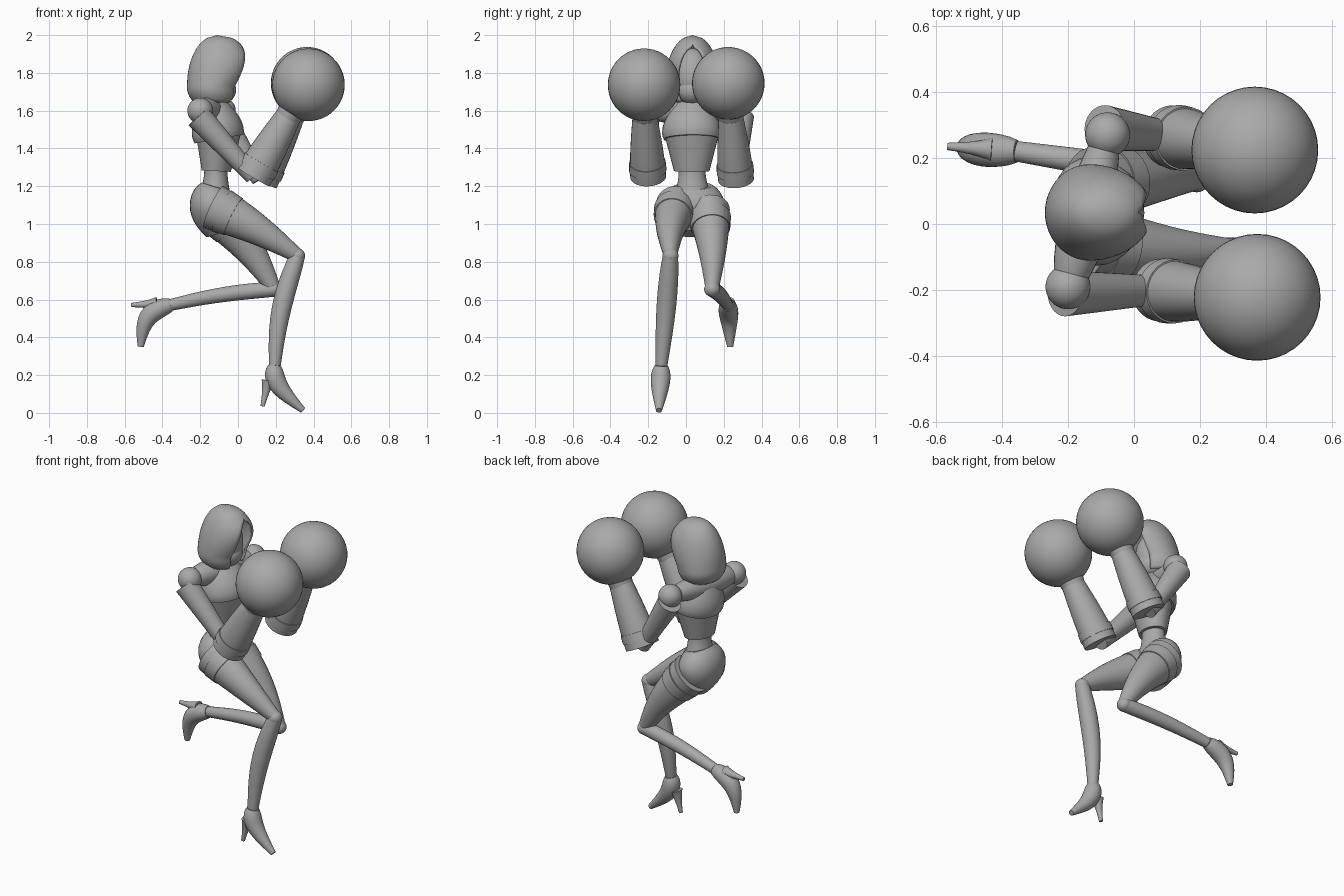
import bpy, bmesh, math
from mathutils import Vector

cube = bpy.data.objects.get("Cube")
if cube:
    bpy.data.objects.remove(cube)

# One flat colour for the whole figure
shade = 0.4
grey = bpy.data.materials.new("plain grey")
grey.use_nodes = True
grey.diffuse_color = (shade, shade, shade, 1)
grey.node_tree.nodes["Principled BSDF"].inputs["Base Color"].default_value = grey.diffuse_color

ACROSS = Vector((0, 1, 0))
UPRIGHT = Vector((0, 0, 1))
TWISTED = Vector((0.25, 1, 0)).normalized()  # line through the turned shoulders
STRAIGHT = Vector((0, 0, 0))


def finish(name, bm):
    """Turn a bmesh into a smooth shaded grey object."""
    bmesh.ops.recalc_face_normals(bm, faces=bm.faces)
    mesh = bpy.data.meshes.new(name)
    bm.to_mesh(mesh)
    bm.free()
    mesh.materials.append(grey)
    obj = bpy.data.objects.new(name, mesh)
    bpy.context.collection.objects.link(obj)
    bpy.ops.object.select_all(action="DESELECT")
    obj.select_set(True)
    bpy.context.view_layer.objects.active = obj
    bpy.ops.object.shade_smooth_by_angle(angle=math.radians(40))
    return obj


def ball(name, centre, radii):
    bm = bmesh.new()
    bmesh.ops.create_uvsphere(bm, u_segments=40, v_segments=24, radius=1)
    obj = finish(name, bm)
    obj.location = centre
    obj.scale = radii


def limb(name, start, end, thick, thin, bulge=0, flat=1, bow=STRAIGHT, side=ACROSS,
         span=(0, 1), steps=12, sides=28):
    """Tapered capped tube; it swells by bulge and bends by bow towards its middle."""
    start, end, bow = Vector(start), Vector(end), Vector(bow)
    bm = bmesh.new()
    rings = []
    for step in range(steps + 1):
        t = span[0] + (span[1] - span[0]) * step / steps
        arch = math.sin(math.pi * t)
        centre = start.lerp(end, t) + bow * arch
        along = (end - start + bow * math.pi * math.cos(math.pi * t)).normalized()
        wide = (side - along * side.dot(along)).normalized()
        deep = wide.cross(along)
        radius = thick + (thin - thick) * t + bulge * math.sin(math.pi * t ** 0.8)
        ring = []
        for k in range(sides):
            angle = math.tau * k / sides
            offset = deep * math.cos(angle) + wide * flat * math.sin(angle)
            ring.append(bm.verts.new(centre + offset * radius))
        rings.append(ring)
    for low, high in zip(rings, rings[1:]):
        for k in range(sides):
            n = (k + 1) % sides
            bm.faces.new((low[k], low[n], high[n], high[k]))
    bm.faces.new(rings[0])
    bm.faces.new(rings[-1])
    finish(name, bm)


def build_hood(axis_x=-0.11, axis_y=0.035, brow=1.72, height=0.28, levels=24, segments=36):
    """Horseshoe rings stacked into a dome, open at the face up to a pointed peak."""
    bm = bmesh.new()
    rings = []
    for level in range(levels + 1):
        u = -0.27 + 1.27 * level / levels
        rise = max(u, 0)
        dome = math.sqrt(max(1 - rise ** 2.2, 0)) if u > 0 else 1 - 3 * u * u
        half = 0.146 * dome
        back = axis_x - 0.16 * dome
        front = axis_x + (0.09 + 0.15 * rise) * dome
        gap = math.radians(33) * math.sqrt(max(1 - (rise / 0.79) ** 4, 0))
        ring = []
        for k in range(segments + 1):
            angle = gap + (math.tau - 2 * gap) * k / segments
            forward = (math.cos(angle) + 1) / (math.cos(gap) + 1)
            ring.append(bm.verts.new((back + (front - back) * forward,
                                      axis_y + half * math.sin(angle), brow + height * u)))
        rings.append(ring)
    for low, high in zip(rings, rings[1:]):
        for k in range(segments):
            bm.faces.new((low[k], low[k + 1], high[k + 1], high[k]))
    bmesh.ops.remove_doubles(bm, verts=bm.verts, dist=0.001)
    shell = finish("hood", bm).modifiers.new("thickness", "SOLIDIFY")
    shell.thickness = 0.012
    shell.offset = -1


# Head
build_hood()
ball("head", (-0.125, 0.035, 1.78), (0.115, 0.105, 0.15))
ball("face_mask", (-0.1, 0.035, 1.71), (0.09, 0.09, 0.08))
limb("neck", (-0.13, 0.03, 1.56), (-0.125, 0.035, 1.72), 0.06, 0.055, bulge=-0.01)

# Torso
limb("chest_plate", (-0.1, 0.03, 1.45), (-0.14, 0.03, 1.67), 0.13, 0.05,
     bulge=0.03, flat=1.15, side=TWISTED)
limb("corset", (-0.115, 0.03, 1.28), (-0.105, 0.03, 1.48), 0.076, 0.118, flat=1.25, side=TWISTED)
limb("waist", (-0.115, 0.03, 1.34), (-0.12, 0.035, 1.16), 0.07, 0.08, bulge=-0.012, flat=1.15)
limb("hips", (-0.118, 0.035, 1.2), (-0.11, 0.045, 0.95), 0.075, 0.06,
     bulge=0.048, flat=1.4, bow=(-0.025, 0, 0))


def build_arm(label, shoulder, elbow, wrist, glove):
    """Ball shoulder, thin upper arm, wide forearm sleeve and a round glove."""
    outward = math.copysign(0.02, shoulder[1])
    top = Vector(shoulder) + Vector((-0.01, outward, -0.03))
    ball(label + "_shoulder", shoulder, (0.068, 0.068, 0.068))
    limb(label + "_upper_arm", top, elbow, 0.07, 0.043)
    limb(label + "_forearm", elbow, wrist, 0.1, 0.064, bulge=0.006, flat=0.95, span=(0, 0.9))
    limb(label + "_elbow_band", elbow, wrist, 0.105, 0.069, bulge=0.006, flat=0.95, span=(0.1, 0.22))
    limb(label + "_wrist_cuff", elbow, wrist, 0, 0.075, span=(0.86, 1.08))
    ball(label + "_glove", glove, (0.192, 0.192, 0.192))


# Arms
left_shoulder, right_shoulder = (-0.08, 0.27, 1.6), (-0.2, -0.19, 1.6)
limb("shoulder_yoke", right_shoulder, left_shoulder, 0.04, 0.04, bulge=0.035, side=UPRIGHT)
build_arm("right", right_shoulder, (0.08, -0.2, 1.25), (0.285, -0.22, 1.6), (0.373, -0.222, 1.737))
build_arm("left", left_shoulder, (0.115, 0.265, 1.235), (0.3, 0.235, 1.6), (0.366, 0.224, 1.745))


def build_leg(label, hip, knee, ankle, toe, heel_top, heel_tip, thigh_bow, shin_bow, shoe_bow, calf):
    """Tapered thigh with a raised band, ball knee, shin and high heeled shoe."""
    limb(label + "_thigh", hip, knee, 0.122, 0.038, bulge=0.004, flat=0.92, bow=thigh_bow)
    limb(label + "_thigh_band", hip, knee, 0.126, 0.042, bulge=0.004, flat=0.95,
         bow=thigh_bow, span=(0.1, 0.24))
    ball(label + "_knee", knee, (0.04, 0.042, 0.04))
    limb(label + "_shin", knee, ankle, 0.04, 0.031, bulge=calf, bow=shin_bow)
    limb(label + "_shoe", ankle, toe, 0.035, 0.016, bulge=0.024, bow=shoe_bow)
    limb(label + "_heel", heel_top, heel_tip, 0.036, 0.011, bulge=-0.005)


# Standing leg
build_leg("right", hip=(-0.13, -0.05, 1.09), knee=(0.315, -0.082, 0.832), ankle=(0.195, -0.13, 0.25),
          toe=(0.345, -0.143, 0.013), heel_top=(0.16, -0.132, 0.17), heel_tip=(0.13, -0.136, 0.035),
          thigh_bow=(0, -0.015, 0.015), shin_bow=(-0.027, 0, 0), shoe_bow=(-0.055, 0, 0.015), calf=0.016)

# Leg kicked up behind
build_leg("left", hip=(-0.12, 0.12, 1.07), knee=(0.19, 0.138, 0.655), ankle=(-0.355, 0.22, 0.572),
          toe=(-0.515, 0.234, 0.35), heel_top=(-0.43, 0.226, 0.578), heel_tip=(-0.565, 0.235, 0.571),
          thigh_bow=(0.02, 0.01, 0.01), shin_bow=(0, 0, 0.012), shoe_bow=(-0.04, 0, 0.045), calf=0.004)
